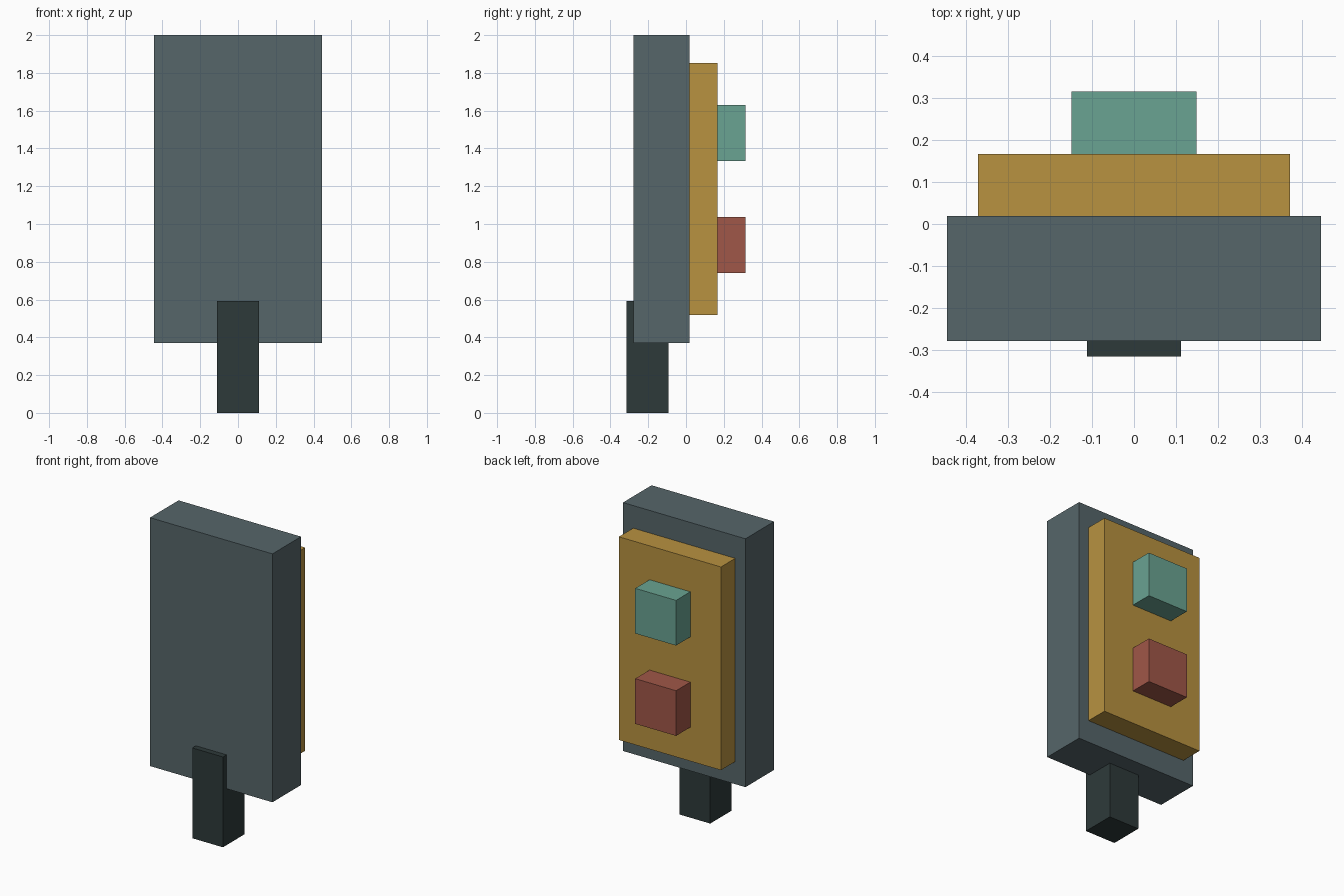
import bpy
import bmesh
from mathutils import Vector

cube = bpy.data.objects.get("Cube")
if cube:
    bpy.data.objects.remove(cube, do_unlink=True)

UNIT = 2 / 27  # modelling grid: the sign is 27 units tall


def material(name, rgb):
    mat = bpy.data.materials.new(name)
    mat.use_nodes = True
    mat.diffuse_color = (*rgb, 1)
    bsdf = mat.node_tree.nodes["Principled BSDF"]
    bsdf.inputs["Base Color"].default_value = (*rgb, 1)
    bsdf.inputs["Roughness"].default_value = 0.8
    return mat


def box(name, half_width, y_range, z_range, mat):
    """Box centred on x = 0, sized in grid units."""
    low = Vector((-half_width, y_range[0], z_range[0])) * UNIT
    high = Vector((half_width, y_range[1], z_range[1])) * UNIT
    bm = bmesh.new()
    bmesh.ops.create_cube(bm, size=1)
    bmesh.ops.scale(bm, vec=high - low, verts=bm.verts)
    mesh = bpy.data.meshes.new(name)
    bm.to_mesh(mesh)
    bm.free()
    mesh.materials.append(mat)
    obj = bpy.data.objects.new(name, mesh)
    obj.location = (low + high) / 2
    bpy.context.collection.objects.link(obj)
    return obj


slate = material("slate grey", (0.093, 0.133, 0.144))
amber = material("amber", (0.479, 0.287, 0.051))
teal = material("teal green", (0.144, 0.366, 0.287))
red = material("brick red", (0.352, 0.095, 0.065))
dark = material("dark green grey", (0.027, 0.042, 0.042))

# Post, overlapping the lower front of the backboard
box("post", 1.5, (-4.25, -1.25), (0, 8), dark)

# Backboard with a raised panel on its rear
box("backboard", 6, (-3.75, 0.25), (5, 27), slate)
box("panel", 5, (0.25, 2.25), (7, 25), amber)

# Two signal blocks on the panel
for name, bottom, mat in (("upper_signal", 18, teal), ("lower_signal", 10, red)):
    box(name, 2, (2.25, 4.25), (bottom, bottom + 4), mat)
